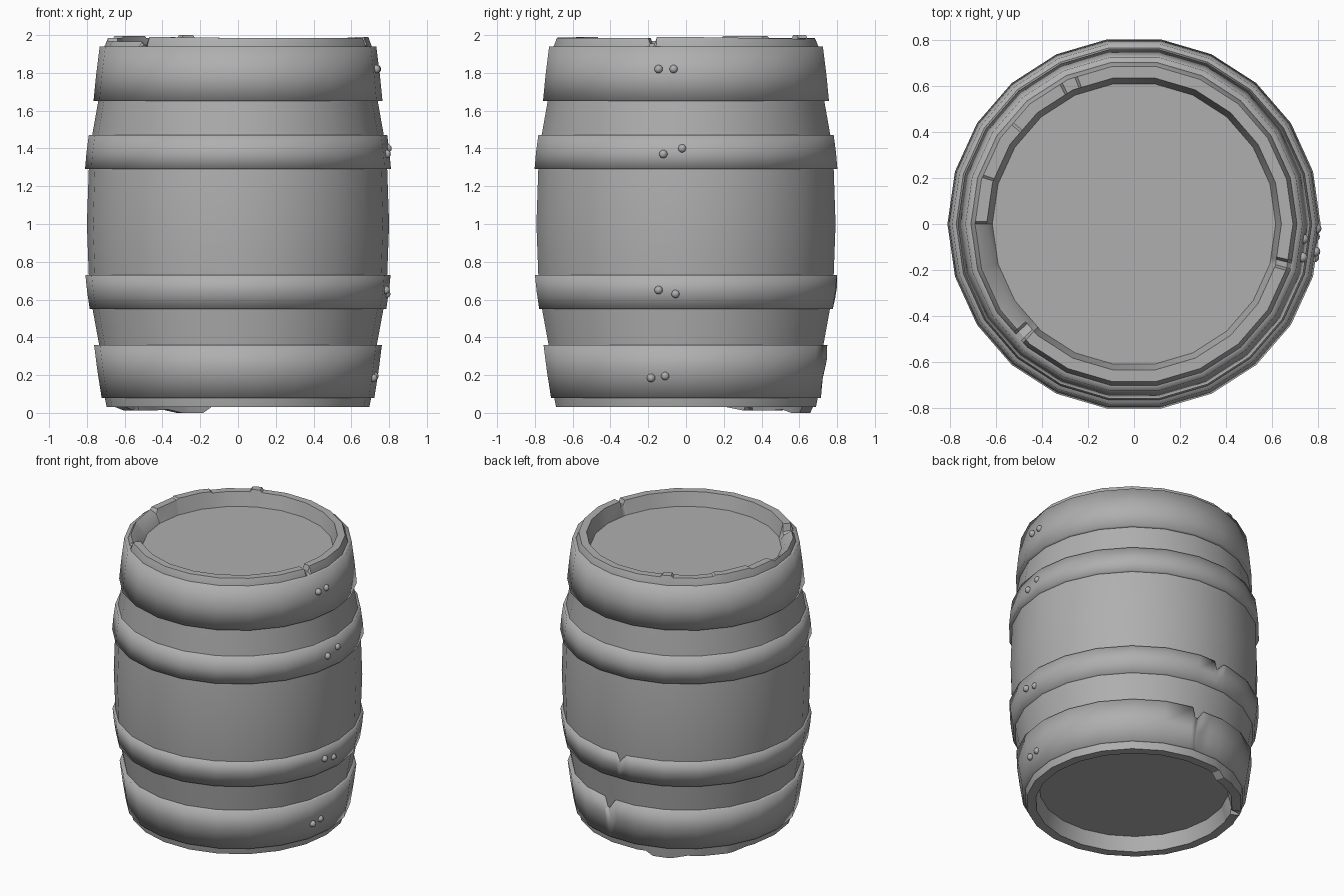
import bpy, bmesh, math

if "Cube" in bpy.data.objects:
    bpy.data.objects.remove(bpy.data.objects["Cube"])

SIDES = 22
STEP = 360 / SIDES

grey = bpy.data.materials.new("dark_grey")
grey.diffuse_color = (.43, .43, .43, 1)
grey.use_nodes = True
grey.node_tree.nodes["Principled BSDF"].inputs["Base Color"].default_value = grey.diffuse_color


def flat(a):
    """Keeps extra points on the straight sides of the polygon."""
    off = a % STEP - STEP / 2
    return math.cos(math.radians(STEP / 2)) / math.cos(math.radians(off))


def lerp(table, a):
    """Value at angle a from (angle, value) pairs."""
    for (a0, v0), (a1, v1) in zip(table, table[1:]):
        if a0 <= a <= a1:
            return v0 + (v1 - v0) * (a - a0) / (a1 - a0)
    return table[-1][1]


def extras(*tables):
    """Angles where the damage tables change."""
    return {a for t in tables for a, _ in t if 0 < a < 360}


def finish(ob, limit):
    ob.data.materials.append(grey)
    bpy.ops.object.select_all(action='DESELECT')
    ob.select_set(True)
    bpy.context.view_layer.objects.active = ob
    if limit:
        bpy.ops.object.shade_smooth_by_angle(angle=math.radians(limit))
    else:
        bpy.ops.object.shade_smooth()


def revolve(name, profile, extra=(), closed=False, limit=30):
    """Turns profile(angle) -> [(radius, z)] around z, with extra columns for damage."""
    angles = sorted({round(i * STEP, 3) for i in range(SIDES)} | set(extra))
    bm = bmesh.new()
    cols = []
    for a in angles:
        c, s, f = math.cos(math.radians(a)), math.sin(math.radians(a)), flat(a)
        cols.append([bm.verts.new((r * f * c, r * f * s, z)) for r, z in profile(a)])
    n = len(cols[0])
    for p, q in zip(cols, cols[1:] + cols[:1]):
        for j in range(n if closed else n - 1):
            k = (j + 1) % n
            bm.faces.new((p[j], q[j], q[k], p[k]))
    if not closed:
        bm.faces.new([c[0] for c in reversed(cols)])
        bm.faces.new([c[-1] for c in cols])
    bmesh.ops.recalc_face_normals(bm, faces=bm.faces)
    mesh = bpy.data.meshes.new(name)
    bm.to_mesh(mesh)
    bm.free()
    ob = bpy.data.objects.new(name, mesh)
    bpy.context.collection.objects.link(ob)
    finish(ob, limit)


NONE = [(0, 0), (360, 0)]

# Staves between the two ends
STAVES = [(.718, .2), (.735, .36), (.77, .55), (.79, .73), (.8, 1.0), (.79, 1.29),
          (.772, 1.47), (.74, 1.65), (.724, 1.8)]
revolve("staves", lambda a: STAVES)

# Worn rim heights around the barrel
TOP = [(0, 1.99), (60, 1.98), (111, 1.985), (112, 2.0), (117, 2.0), (118, 1.985),
       (140, 1.985), (141, 1.995), (162, 1.995), (163, 1.985), (179, 1.985), (180, 1.97),
       (222, 1.965), (223, 1.945), (226, 1.945), (227, 1.99), (270, 1.985),
       (343, 1.985), (344, 1.955), (346, 1.955), (347, 1.99), (360, 1.99)]
CHIP = [(0, 0), (179, 0), (180, .02), (200, .05), (222, .03), (227, 0), (360, 0)]
BOTTOM = [(0, .03), (103, .03), (107, 0), (118, 0), (126, .018), (135, .012),
          (151, .012), (160, .03), (360, .03)]
NOTCH = [(0, 0), (146, 0), (147, .03), (150, .03), (151, 0), (360, 0)]

# Top rim with recessed lid, and bottom rim with recessed base
revolve("top_rim", lambda a: [(.724, 1.8), (.708, 1.94), (.69, lerp(TOP, a)),
                              (.64, lerp(TOP, a) - lerp(CHIP, a)), (.615, 1.89)],
        extras(TOP, CHIP))
revolve("bottom_rim", lambda a: [(.61, .13), (.635, lerp(BOTTOM, a) + lerp(NOTCH, a)),
                                 (.695, lerp(BOTTOM, a)), (.705, .08), (.718, .2)],
        extras(BOTTOM, NOTCH))

# Hoops: (name, bottom z, bottom radius, top z, top radius)
HOOPS = [("bottom_hoop", .08, .722, .36, .762), ("lower_hoop", .55, .785, .73, .808),
         ("upper_hoop", 1.29, .81, 1.47, .79), ("top_hoop", 1.65, .765, 1.94, .732)]
# Splits at the back: drop of the top edge, and dent in radius
NICK = {"lower_hoop": [(0, 0), (90.5, 0), (92, .06), (96, 0), (360, 0)],
        "bottom_hoop": [(0, 0), (80, 0), (81.5, .07), (83.5, .07), (87, 0), (360, 0)]}
DENT = {"bottom_hoop": [(0, 0), (80, 0), (83, .022), (92, .02), (106, 0), (360, 0)]}

for name, z0, r0, z1, r1 in HOOPS:
    nick, dent = NICK.get(name, NONE), DENT.get(name, NONE)

    def hoop(a):
        top, d = z1 - lerp(nick, a), lerp(dent, a)
        return [(r0 - .06, z0), (r0, z0), ((r0 + r1) / 2 + .002 - d, (z0 + top) / 2),
                (r1 - d * .5, top), (r1 - .06, top)]

    revolve(name, hoop, extras(nick, dent), closed=True, limit=0)

# Rivet pairs on the right side
RIVETS = [(.732, -.145, 1.82), (.736, -.065, 1.82), (.787, -.12, 1.37), (.792, -.02, 1.4),
          (.782, -.145, .65), (.785, -.055, .63), (.716, -.185, .185), (.722, -.11, .195)]
for p in RIVETS:
    bpy.ops.mesh.primitive_uv_sphere_add(segments=12, ring_count=8, radius=.022, location=p)
    bpy.context.object.name = "rivet"
    finish(bpy.context.object, 30)
